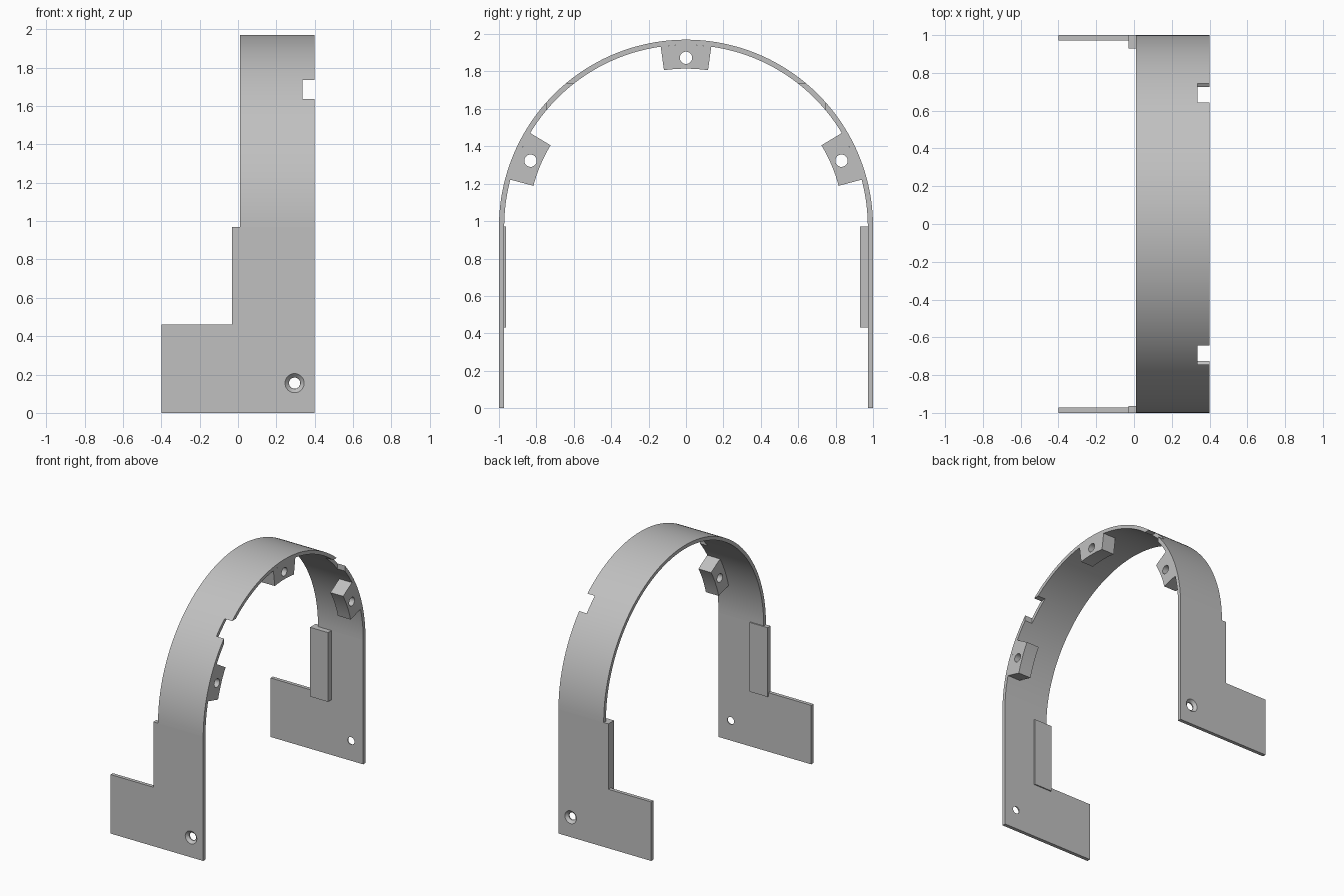
import bpy
import bmesh
from math import sin, cos, radians, pi
from mathutils import Matrix

cube = bpy.data.objects.get("Cube")
if cube:
    bpy.data.objects.remove(cube, do_unlink=True)

SPRING = 0.97              # height where the arch starts
R_OUT, R_IN = 1.0, 0.972   # band radii
X_BACK, X_FRONT = 0.01, 0.40

grey = bpy.data.materials.new("plain grey")
grey.use_nodes = True
colour = (0.53, 0.53, 0.53, 1)
grey.diffuse_color = colour
grey.node_tree.nodes["Principled BSDF"].inputs["Base Color"].default_value = colour


def finish(name, bm):
    bmesh.ops.recalc_face_normals(bm, faces=bm.faces)
    mesh = bpy.data.meshes.new(name)
    bm.to_mesh(mesh)
    bm.free()
    mesh.materials.append(grey)
    obj = bpy.data.objects.new(name, mesh)
    bpy.context.collection.objects.link(obj)
    return obj


def prism(name, outline, axis, a, b):
    """Extrude a 2D outline along x (outline is y, z) or y (outline is x, z)."""
    bm = bmesh.new()
    place = (lambda u, v: (a, u, v)) if axis == "x" else (lambda u, v: (u, a, v))
    face = bm.faces.new([bm.verts.new(place(u, v)) for u, v in outline])
    result = bmesh.ops.extrude_face_region(bm, geom=[face])
    verts = [e for e in result["geom"] if isinstance(e, bmesh.types.BMVert)]
    bmesh.ops.translate(bm, verts=verts,
                        vec=(b - a, 0, 0) if axis == "x" else (0, b - a, 0))
    return finish(name, bm)


def rectangle(u0, u1, v0, v1):
    return [(u0, v0), (u1, v0), (u1, v1), (u0, v1)]


def cone(name, r1, r2, depth, centre, rotation):
    bm = bmesh.new()
    bmesh.ops.create_cone(bm, cap_ends=True, segments=32, radius1=r1, radius2=r2,
                          depth=depth, matrix=Matrix.Translation(centre) @ rotation)
    return finish(name, bm)


def cut(obj, cutter):
    cutter.hide_render = True
    mod = obj.modifiers.new("cut", "BOOLEAN")
    mod.operation = "DIFFERENCE"
    mod.solver = "EXACT"
    mod.object = cutter
    bpy.context.view_layer.objects.active = obj
    bpy.ops.object.modifier_apply(modifier=mod.name)
    bpy.data.objects.remove(cutter, do_unlink=True)


def sector(r0, r1, start, end, steps):
    """Ring sector outline about the arch centre, angles in degrees."""
    angles = [radians(start + (end - start) * i / steps) for i in range(steps + 1)]
    outer = [(r1 * cos(t), SPRING + r1 * sin(t)) for t in angles]
    inner = [(r0 * cos(t), SPRING + r0 * sin(t)) for t in reversed(angles)]
    return outer + inner


parts = []

# Curved band with two edge notches
band = prism("arch_band", sector(R_IN, R_OUT, 0, 180, 96), "x", X_BACK, X_FRONT)
for s in (-1, 1):
    cut(band, prism("notch_cutter", rectangle(s * 0.55, s * 0.745, 1.55, 1.735),
                    "x", 0.335, 0.5))
parts.append(band)

# Lugs with screw holes under the band
for name, angle in (("left_lug", 23), ("top_lug", 90), ("right_lug", 157)):
    lug = prism(name, sector(0.845, R_IN, angle - 8, angle + 8, 8), "x", 0.29, X_FRONT)
    t = radians(angle)
    cut(lug, cone("hole_cutter", 0.033, 0.033, 0.5,
                  (0.35, 0.903 * cos(t), SPRING + 0.903 * sin(t)),
                  Matrix.Rotation(pi / 2, 4, "Y")))
    parts.append(lug)

# Legs with stepped feet, countersunk holes and inner pads
leg_outline = [(-0.4, 0), (X_FRONT, 0), (X_FRONT, SPRING), (-0.03, SPRING),
               (-0.03, 0.46), (-0.4, 0.46)]
for side, s, pad_y in (("front", -1, 0.963), ("back", 1, 0.93)):
    leg = prism(side + "_leg", leg_outline, "y", s * R_IN, s * R_OUT)
    turn = Matrix.Rotation(-s * pi / 2, 4, "X")
    cut(leg, cone("hole_cutter", 0.029, 0.029, 0.3, (0.295, s, 0.155), turn))
    cut(leg, cone("sink_cutter", 0.03, 0.07, 0.04, (0.295, s, 0.155), turn))
    parts.append(leg)
    parts.append(prism(side + "_pad", rectangle(-0.03, 0.125, 0.43, SPRING),
                       "y", s * pad_y, s * R_IN))

# Smooth curves, sharp edges
bpy.ops.object.select_all(action="DESELECT")
for obj in parts:
    obj.select_set(True)
bpy.context.view_layer.objects.active = band
bpy.ops.object.shade_smooth_by_angle(angle=radians(30))
